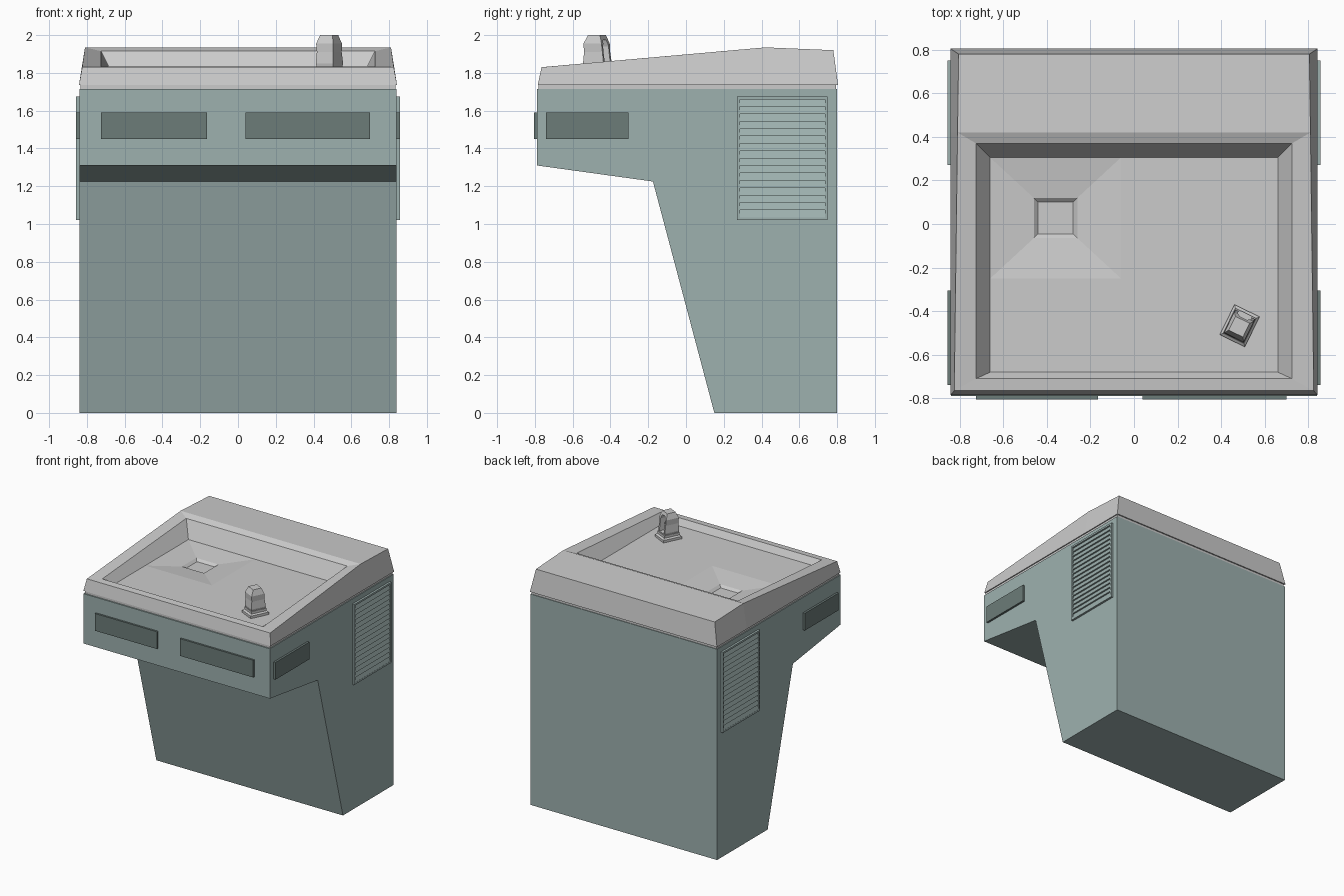
import bpy, bmesh, math
from mathutils import Matrix, Vector

if "Cube" in bpy.data.objects:
    bpy.data.objects.remove(bpy.data.objects["Cube"])


def material(name, rgb):
    m = bpy.data.materials.new(name)
    m.diffuse_color = (*rgb, 1)
    m.use_nodes = True
    m.node_tree.nodes["Principled BSDF"].inputs["Base Color"].default_value = m.diffuse_color
    return m


TEAL = material("teal_paint", (0.34, 0.44, 0.43))
DARK = material("dark_teal", (0.15, 0.20, 0.19))
STEEL = material("dull_steel", (0.55, 0.55, 0.55))


def mesh_object(name, verts, faces, mat=None, fix=True):
    me = bpy.data.meshes.new(name)
    me.from_pydata(verts, [], faces)
    if fix:
        bm = bmesh.new()
        bm.from_mesh(me)
        bmesh.ops.recalc_face_normals(bm, faces=bm.faces)
        bm.to_mesh(me)
        bm.free()
    ob = bpy.data.objects.new(name, me)
    bpy.context.collection.objects.link(ob)
    if mat:
        me.materials.append(mat)
    return ob


def loft(name, rings, mat=None):
    """Skin equal-length closed rings and cap both ends."""
    n = len(rings[0])
    verts = [p for r in rings for p in r]
    faces = [(k * n + i, k * n + (i + 1) % n, (k + 1) * n + (i + 1) % n, (k + 1) * n + i)
             for k in range(len(rings) - 1) for i in range(n)]
    faces += [tuple(range(n))[::-1], tuple(range((len(rings) - 1) * n, len(rings) * n))]
    return mesh_object(name, verts, faces, mat)


def box(name, lo, hi, mat=None):
    ring = lambda z: [(lo[0], lo[1], z), (hi[0], lo[1], z), (hi[0], hi[1], z), (lo[0], hi[1], z)]
    return loft(name, [ring(lo[2]), ring(hi[2])], mat)


# Cabinet: side profile extruded across the width
side = [(-0.79, 1.715), (-0.79, 1.31), (-0.175, 1.225), (0.15, 0), (0.80, 0), (0.80, 1.715)]
loft("cabinet", [[(x, y, z) for y, z in side] for x in (-0.84, 0.84)], TEAL)

# Narrow neck between cabinet and basin
box("basin_neck", (-0.833, -0.78, 1.70), (0.833, 0.795, 1.74))

# Basin top: outer skirt, sloping rim, sunken floor with a drain funnel
def six(f, m, b):
    return [(-f[0], *f[1:]), f, m, b, (-b[0], *b[1:]), (-m[0], *m[1:])]


def rect(x0, x1, y0, y1, z0, z1):
    return [(x0, y0, z0), (x1, y0, z0), (x1, y1, z1), (x0, y1, z1)]


V = six((0.842, -0.785, 1.735), (0.842, 0.42, 1.735), (0.842, 0.805, 1.735))    # 0-5 skirt
V += six((0.825, -0.765, 1.83), (0.81, 0.42, 1.935), (0.805, 0.78, 1.92))       # 6-11 top edge
V += rect(-0.725, 0.725, -0.71, 0.37, 1.835, 1.915)                             # 12-15 opening
V += rect(-0.66, 0.66, -0.68, 0.305, 1.785, 1.785)                              # 16-19 floor
V += [(-0.06, 0.305, 1.785), (-0.06, -0.25, 1.785), (-0.66, -0.25, 1.785)]      # 20-22 funnel edge
V += rect(-0.46, -0.26, -0.065, 0.12, 1.76, 1.76)                               # 23-26 drain top
V += rect(-0.44, -0.28, -0.045, 0.10, 1.742, 1.742)                             # 27-30 drain bottom
F = [(i, (i + 1) % 6, 6 + (i + 1) % 6, 6 + i) for i in range(6)]
F += [(5, 4, 3, 2, 1, 0), (8, 9, 10, 11)]
F += [(6, 7, 13, 12), (7, 8, 14, 13), (8, 11, 15, 14), (11, 6, 12, 15)]
F += [(12, 13, 17, 16), (13, 14, 18, 17), (14, 15, 19, 20, 18), (15, 12, 16, 22, 19)]
F += [(16, 17, 18, 20, 21, 22)]
F += [(22, 21, 24, 23), (21, 20, 25, 24), (20, 19, 26, 25), (19, 22, 23, 26)]
F += [(23 + i, 23 + (i + 1) % 4, 27 + (i + 1) % 4, 27 + i) for i in range(4)]
F += [(27, 28, 29, 30)]
mesh_object("basin_top", V, F)

# Push bars on the front and both sides
for nm, x0, x1 in (("left", -0.725, -0.165), ("right", 0.04, 0.70)):
    box("front_push_bar_" + nm, (x0, -0.805, 1.45), (x1, -0.785, 1.59), DARK)
for nm, s in (("left", -1), ("right", 1)):
    xs = sorted((s * 0.835, s * 0.857))
    box("side_push_bar_" + nm, (xs[0], -0.74, 1.45), (xs[1], -0.305, 1.59), DARK)

    # Louvred vent: border strips plus a sawtooth stack of slats
    y0, y1, z0, z1, t = 0.27, 0.75, 1.02, 1.675, 0.015
    for part, a, b, c, d in (("bottom", y0, y1, z0, z0 + t), ("top", y0, y1, z1 - t, z1),
                             ("front", y0, y0 + t, z0 + t, z1 - t),
                             ("back", y1 - t, y1, z0 + t, z1 - t)):
        box(f"vent_border_{part}_{nm}", (xs[0], a, c), (xs[1], b, d), TEAL)
    n = 16
    h = (z1 - z0 - 2 * t) / n
    prof = [(0.835, z0 + t)]
    for i in range(n):
        z = z0 + t + i * h
        prof += [(0.856, z), (0.843, z + h)]
    prof.append((0.835, z1 - t))
    loft("vent_slats_" + nm, [[(s * x, y, z) for x, z in prof] for y in (y0 + t, y1 - t)], TEAL)

# Bubbler: stepped base and hollow hood, turned toward the drain
turn = Matrix.Translation((0.485, -0.467, 0)) @ Matrix.Rotation(math.radians(-26), 4, 'Z')


def level(w, yf, yb, z):
    return [(-w, yf, z), (w, yf, z), (w, yb, z), (-w, yb, z)]


base = loft("bubbler_base", [level(0.064, -0.077, 0.077, 1.78), level(0.064, -0.077, 0.077, 1.805),
                             level(0.053, -0.064, 0.064, 1.815), level(0.053, -0.064, 0.064, 1.835)], STEEL)
hood = loft("bubbler_hood", [level(0.047, -0.058, 0.056, 1.83), level(0.051, -0.062, 0.058, 1.85),
                             level(0.047, -0.058, 0.050, 1.91), level(0.050, -0.060, 0.046, 1.955),
                             level(0.036, -0.040, 0.030, 2.0)], STEEL)
cutter = loft("hood_cutter", [level(0.033, -0.035, 0.1, 1.84), level(0.033, -0.035, 0.1, 1.94),
                              level(0.02, -0.02, 0.1, 1.975)])
nozzle = loft("bubbler_nozzle", [level(0.016, -0.025, 0.020, 1.83), level(0.016, -0.025, 0.015, 1.88),
                                 level(0.010, -0.005, 0.030, 1.91)], STEEL)
for ob in (base, hood, cutter, nozzle):
    ob.data.transform(turn)
mod = hood.modifiers.new("opening", 'BOOLEAN')
mod.operation = 'DIFFERENCE'
mod.object = cutter
mod.solver = 'EXACT'
bpy.context.view_layer.objects.active = hood
hood.select_set(True)
bpy.ops.object.modifier_apply(modifier=mod.name)
bpy.data.objects.remove(cutter)
